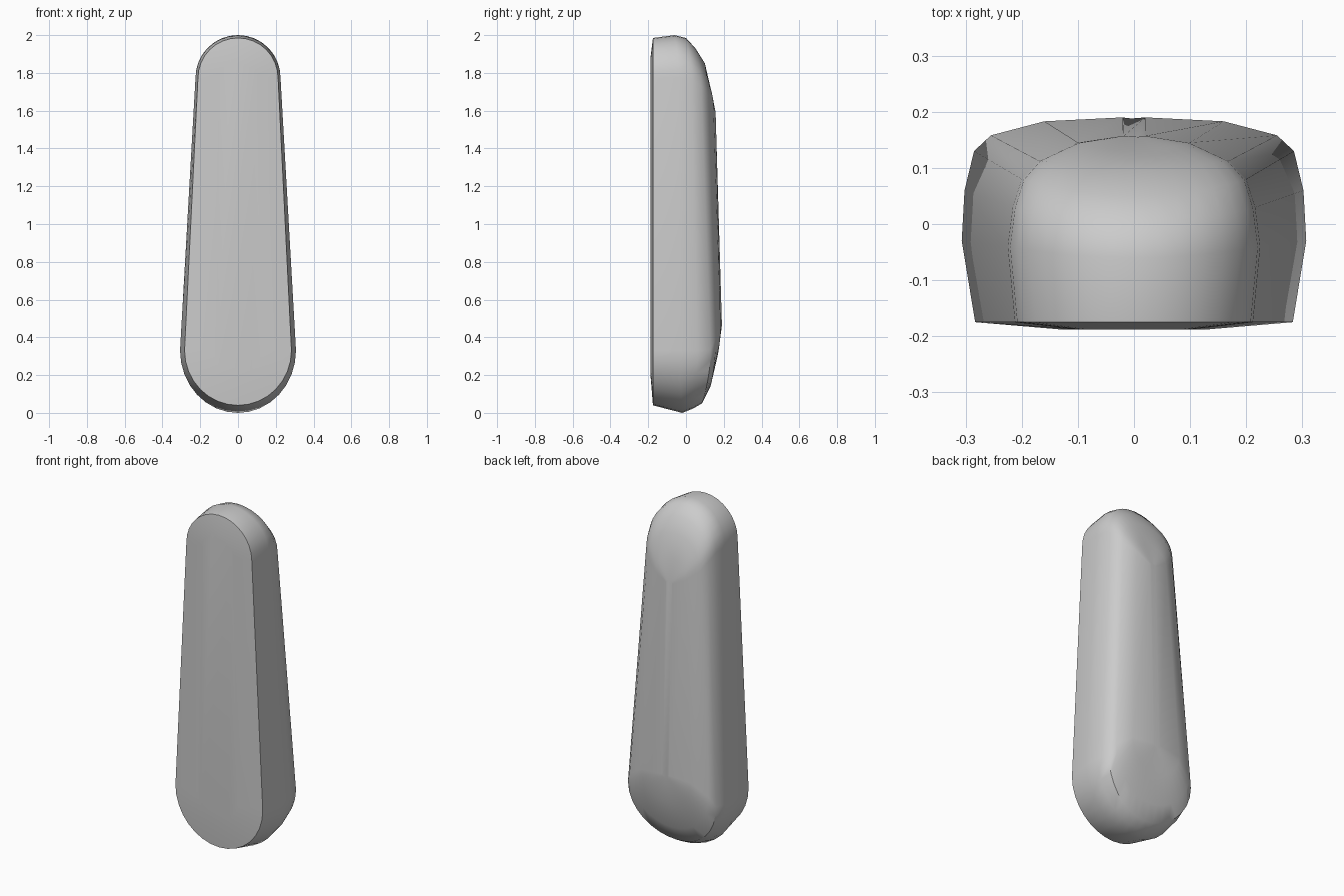
import bpy, bmesh, math

cube = bpy.data.objects.get("Cube")
if cube:
    bpy.data.objects.remove(cube, do_unlink=True)

ARC = 16  # segments around each rounded end

# Lofted rings from front to back. For the lower, then the upper end:
# half width, extreme z, y at the sides, y at the tip
RINGS = [
    ((.13, .20, -.188, -.188), (.10, 1.88, -.188, -.188)),
    ((.283, .04, -.175, -.175), (.212, 1.985, -.175, -.175)),
    ((.307, 0, -.03, -.02), (.225, 2.0, -.04, -.06)),
    ((.302, .022, .06, .035), (.216, 1.985, .03, 0)),
    ((.285, .05, .13, .085), (.20, 1.93, .08, .05)),
    ((.255, .14, .158, .13), (.17, 1.85, .113, .10)),
    ((.16, .30, .183, .167), (.10, 1.72, .145, .13)),
    ((.02, .45, .19, .188), (.02, 1.60, .157, .155)),
]


def end_arc(end, sign):
    """Half ellipse for one rounded end; sign is -1 below, 1 above."""
    width, tip, y_side, y_tip = end
    if sign < 0:
        centre = max(.33, tip + width)
    else:
        centre = min(1.775, tip - width)
    points = []
    for i in range(ARC + 1):
        a = math.pi * i / ARC
        s = math.sin(a)
        points.append((sign * width * math.cos(a),
                       y_side + (y_tip - y_side) * s * s,
                       centre + (tip - centre) * s))
    return points


# Tapered body with rounded ends
bm = bmesh.new()
loops = [[bm.verts.new(p) for p in end_arc(low, -1) + end_arc(high, 1)]
         for low, high in RINGS]
for a, b in zip(loops, loops[1:]):
    for i in range(len(a)):
        j = (i + 1) % len(a)
        bm.faces.new((a[i], a[j], b[j], b[i]))
bm.faces.new(loops[0])
bm.faces.new(loops[-1])
bmesh.ops.recalc_face_normals(bm, faces=bm.faces[:])
mesh = bpy.data.meshes.new("tapered_body")
bm.to_mesh(mesh)
bm.free()

body = bpy.data.objects.new("tapered_body", mesh)
bpy.context.collection.objects.link(body)

# Plain grey finish
grey = bpy.data.materials.new("light_grey")
grey.use_nodes = True
colour = (.6, .6, .6, 1)
grey.diffuse_color = colour
grey.node_tree.nodes["Principled BSDF"].inputs["Base Color"].default_value = colour
mesh.materials.append(grey)

# Smooth sides with a crisp front rim
bpy.ops.object.select_all(action='DESELECT')
body.select_set(True)
bpy.context.view_layer.objects.active = body
bpy.ops.object.shade_smooth_by_angle(angle=math.radians(40))
